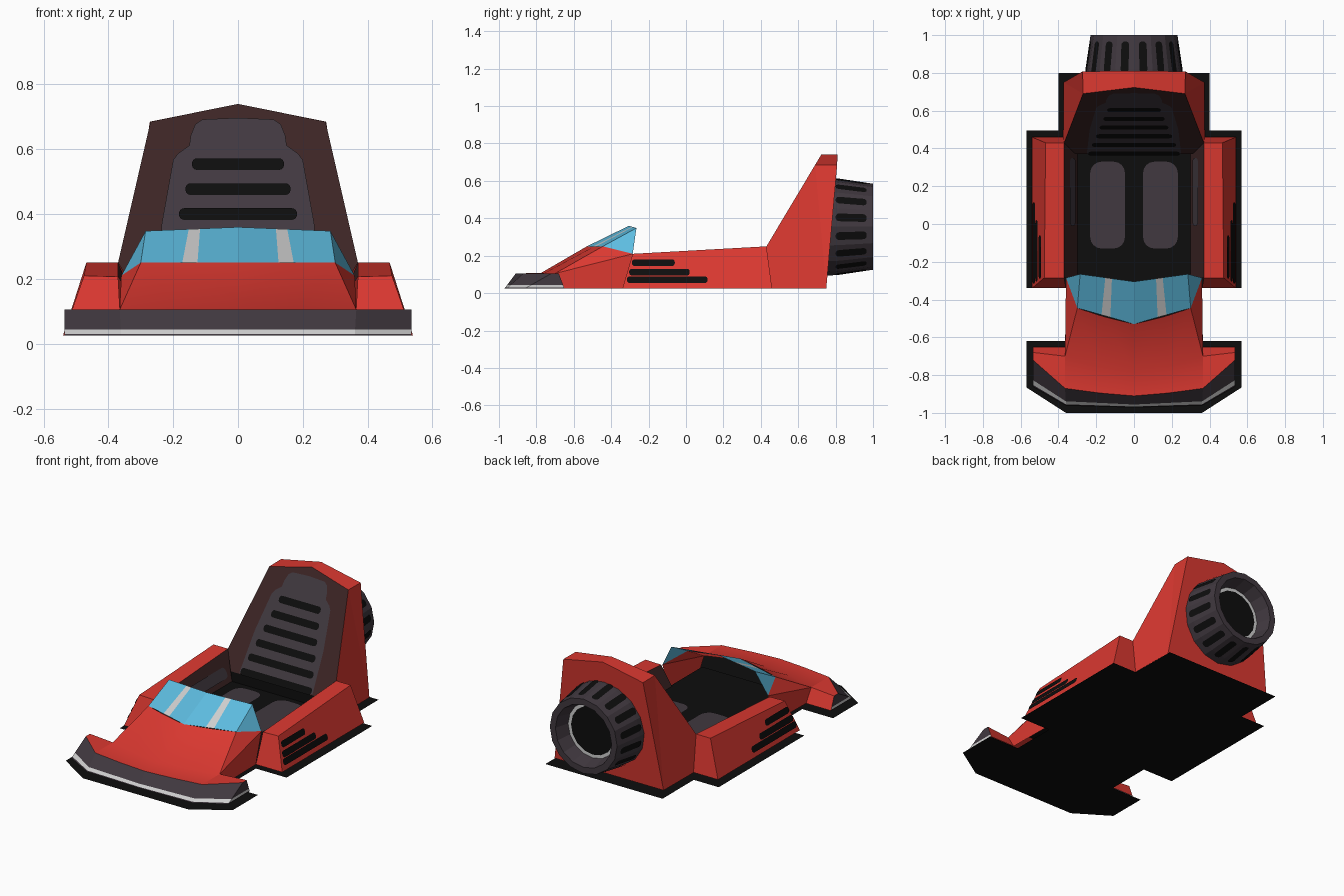
import bpy, bmesh, math
from mathutils import Vector as V

if "Cube" in bpy.data.objects:
    bpy.data.objects.remove(bpy.data.objects["Cube"])


def material(name, col):
    m = bpy.data.materials.new(name)
    m.diffuse_color = (*col, 1)
    m.use_nodes = True
    m.node_tree.nodes["Principled BSDF"].inputs["Base Color"].default_value = m.diffuse_color
    return m


RED = material("red paint", (0.71, 0.04, 0.03))
BLACK = material("black", (0.004, 0.004, 0.004))
GREY = material("dark grey", (0.052, 0.040, 0.050))
MAROON = material("dark maroon", (0.045, 0.018, 0.018))
BLUE = material("glass blue", (0.11, 0.50, 0.74))
WHITE = material("light grey", (0.62, 0.62, 0.62))


def build(name, faces, mats, ids=None, mirror=True, ref=(0, 0, 0), inward=False, smooth=False):
    """Faces are point lists; normals are turned away from (or towards) ref."""
    bm = bmesh.new()
    for side in ((1, -1) if mirror else (1,)):
        for i, pts in enumerate(faces):
            f = bm.faces.new([bm.verts.new((p[0] * side, p[1], p[2])) for p in pts])
            f.material_index = ids[i] if ids else 0
            f.smooth = smooth
            f.normal_update()
            r = V((ref[0] * side, ref[1], ref[2]))
            if (f.normal.dot(f.calc_center_median() - r) < 0) != inward:
                f.normal_flip()
    bmesh.ops.remove_doubles(bm, verts=bm.verts, dist=0.0005)
    me = bpy.data.meshes.new(name)
    bm.to_mesh(me)
    bm.free()
    for m in mats:
        me.materials.append(m)
    ob = bpy.data.objects.new(name, me)
    bpy.context.collection.objects.link(ob)
    return ob


def strips(rows):
    """Quads between successive rows of points."""
    return [[a[i], a[i + 1], b[i + 1], b[i]] for a, b in zip(rows, rows[1:]) for i in range(len(a) - 1)]


def rounded(cx, cy, hx, hy, r, n=4):
    """Outline of a rounded rectangle."""
    pts = []
    for k, (sx, sy) in enumerate(((1, 1), (-1, 1), (-1, -1), (1, -1))):
        for j in range(n + 1):
            a = math.pi / 2 * (k + j / n)
            pts.append((cx + sx * (hx - r) + r * math.cos(a), cy + sy * (hy - r) + r * math.sin(a)))
    return pts


# ground plate
half = [(0, -1), (0.36, -1), (0.57, -0.865), (0.57, -0.62), (0.36, -0.62), (0.36, -0.34),
        (0.57, -0.34), (0.57, 0.495), (0.40, 0.495), (0.40, 0.80), (0, 0.80)]
outline = half + [(-x, y) for x, y in half[-2:0:-1]]
build("ground_plate", [[(x, y, 0) for x, y in outline]], [BLACK], mirror=False, ref=(0, 0, 1))

# bumper with a light strip low on its slope
low = [V(p) for p in ((0, -.97, .025), (.36, -.96, .025), (.535, -.86, .025), (.535, -.65, .025))]
top = [V(p) for p in ((0, -.91, .105), (.365, -.87, .105), (.535, -.72, .105), (.535, -.68, .105))]
rows = [[a.lerp(b, t) for a, b in zip(low, top)] for t in (0, 0.06, 0.24, 1)]
build("bumper", strips(rows), [GREY, WHITE], [0] * 3 + [1] * 3 + [0] * 3, ref=(0, -0.6, 0))

# hood, smooth from the flat lip to the windshield base
build("hood", strips([[(0, -.91, .105), (.18, -.895, .105), (.365, -.87, .105)],
                      [(0, -.775, .108), (.18, -.755, .108), (.365, -.70, .105)],
                      [(0, -.53, .25), (.16, -.49, .25), (.30, -.445, .25)]]),
      [RED], ref=(0, -0.5, -1), smooth=True)

# hood sides and front winglets
A, B, C, D, E = (.365, -.70, .105), (.30, -.445, .25), (.36, -.285, .21), (.36, -.34, .025), (.365, -.65, .025)
build("hood_side", [[A, B, C], [A, C, D], [A, D, E]], [RED], ref=(0, -0.5, 0))
build("winglet", [[(.365, -.87, .105), (.535, -.72, .105), (.535, -.68, .105), A],
                  [A, (.535, -.68, .105), (.535, -.65, .025), E]], [RED], ref=(.45, -.75, 0))

# windshield, with light stripes as columns of the glass
wl, wh = [], []
for xb, xt in ((0, 0), (.125, .117), (.172, .152), (.30, .285)):
    wl.append((xb, -.53 + .085 * xb / .30, .25))
    wh.append((xt, -.305 + .04 * xt / .285, .36 - .012 * xt / .285))
build("windshield", strips([wl, wh]) + [[wl[3], wh[3], C]], [BLUE, WHITE], [0, 1, 0, 0], ref=(0, -.3, 0))

# side pods
fb, ft = [(.36, -.34, .025), (.54, -.34, .025)], [(.37, -.285, .207), (.475, -.285, .21)]
rb, rt = [(.37, .46, .025), (.54, .46, .025)], [(.37, .43, .25), (.468, .43, .25)]
build("side_pod", [fb + ft[::-1], rb + rt[::-1], ft + rt[::-1], [fb[1], ft[1], rt[1], rb[1]]],
      [RED], ref=(.43, .06, .12))

# side pod vents
vents = []
for z, end in ((.163, -.06), (.112, .02), (.072, .115)):
    start = -.33 + .30 * (z - .025)
    pts = rounded((start + end) / 2, z, (end - start) / 2, .018, .015)
    vents.append([(.547 - .35 * (v - .025), u, v) for u, v in pts])
build("pod_vents", vents, [BLACK])

# cockpit lining, floor, arm panels and floor pads
build("cockpit_wall", [[ft[0], rt[0], (.30, .37, .09), (.30, -.29, .09)]], [MAROON], ref=(0, .1, .3), inward=False)
build("arm_panel", [[(.30 + .07 * (v - .09) / .14 - .006, u, v) for u, v in rounded(.17, .15, .18, .03, .025)]],
      [GREY], ref=(0, .1, .2), inward=True)
build("cockpit_floor", [[(-.31, -.6, .09), (.31, -.6, .09), (.31, .375, .09), (-.31, .375, .09)]],
      [BLACK], mirror=False, ref=(0, 0, -1))
build("floor_pad", [[(u, v, .096) for u, v in rounded(.14, .10, .092, .23, .06)]], [GREY], ref=(.14, .1, -1))


# tail block: red shell, maroon seat wall
def wall(x, z, off=0.0):
    return (x, .43 + .598 * (z - .25) - off * .858, z + off * .513)


pk, sh = wall(0, .74), wall(.27, .685)
bk, bs = (0, .81, .74), (.272, .808, .685)
lo, lf = (.372, .75, .025), (.375, .455, .025)
build("tail_shell", [[pk, sh, bs, bk], [sh, bs, lo], [sh, lo, lf, rt[0]], [bk, bs, lo, (0, .75, .025)]],
      [RED], ref=(0, .65, .3))
build("seat_wall", [[pk, sh, rt[0], wall(.31, .15), wall(0, .15)]], [MAROON], ref=(0, .7, .3))
build("seat_wall_foot", [[wall(0, .15), wall(.31, .15), (.30, .37, .09), (0, .37, .09)]], [BLACK], ref=(0, .7, .1))

# seat back with slots
seat = [(0, .695), (.11, .69), (.132, .675), (.146, .64), (.15, .61), (.185, .585), (.20, .565),
        (.235, .37), (.25, .155), (0, .155)]
build("seat_back", [[wall(x, z, .004) for x, z in seat]], [GREY], ref=(0, .9, .3))
slots = [[wall(x, z, .008) for x, z in rounded(0, .55 - .077 * i, .142 + .02 * i, .018, .016)] for i in range(6)]
build("seat_slots", slots, [BLACK], mirror=False, ref=(0, .9, .2))

# engine: sixteen-sided nozzle
N, CZ = 16, 0.355


def ring(y, r):
    return [(r * math.cos(2 * math.pi * k / N), y, CZ + r * math.sin(2 * math.pi * k / N)) for k in range(N + 1)]


build("engine_shell", strips([ring(.75, .262), ring(.82, .257), ring(1, .23)]), [GREY], mirror=False, ref=(0, .85, CZ))
build("engine_rim", strips([ring(1, .23), ring(1, .192)]), [GREY], mirror=False, ref=(0, .5, CZ))
build("engine_bore", strips([ring(1, .192), ring(.91, .168)]), [GREY], mirror=False, ref=(0, .95, CZ), inward=True)
build("engine_light_ring", strips([ring(.91, .168), ring(.91, .148)]), [WHITE], mirror=False, ref=(0, .5, CZ))
build("engine_core", [ring(.91, .148)[:-1]], [BLACK], mirror=False, ref=(0, .5, CZ))

# engine cooling slots, one per facet
cuts = []
for k in range(N):
    a = 2 * math.pi * (k + .5) / N
    pts = []
    for u, y in rounded(0, .883, .021, .083, .018):
        r = (.257 - .15 * (y - .82)) * math.cos(math.pi / N) + .004
        pts.append((r * math.cos(a) - u * math.sin(a), y, CZ + r * math.sin(a) + u * math.cos(a)))
    cuts.append(pts)
build("engine_slots", cuts, [BLACK], mirror=False, ref=(0, .88, CZ))
